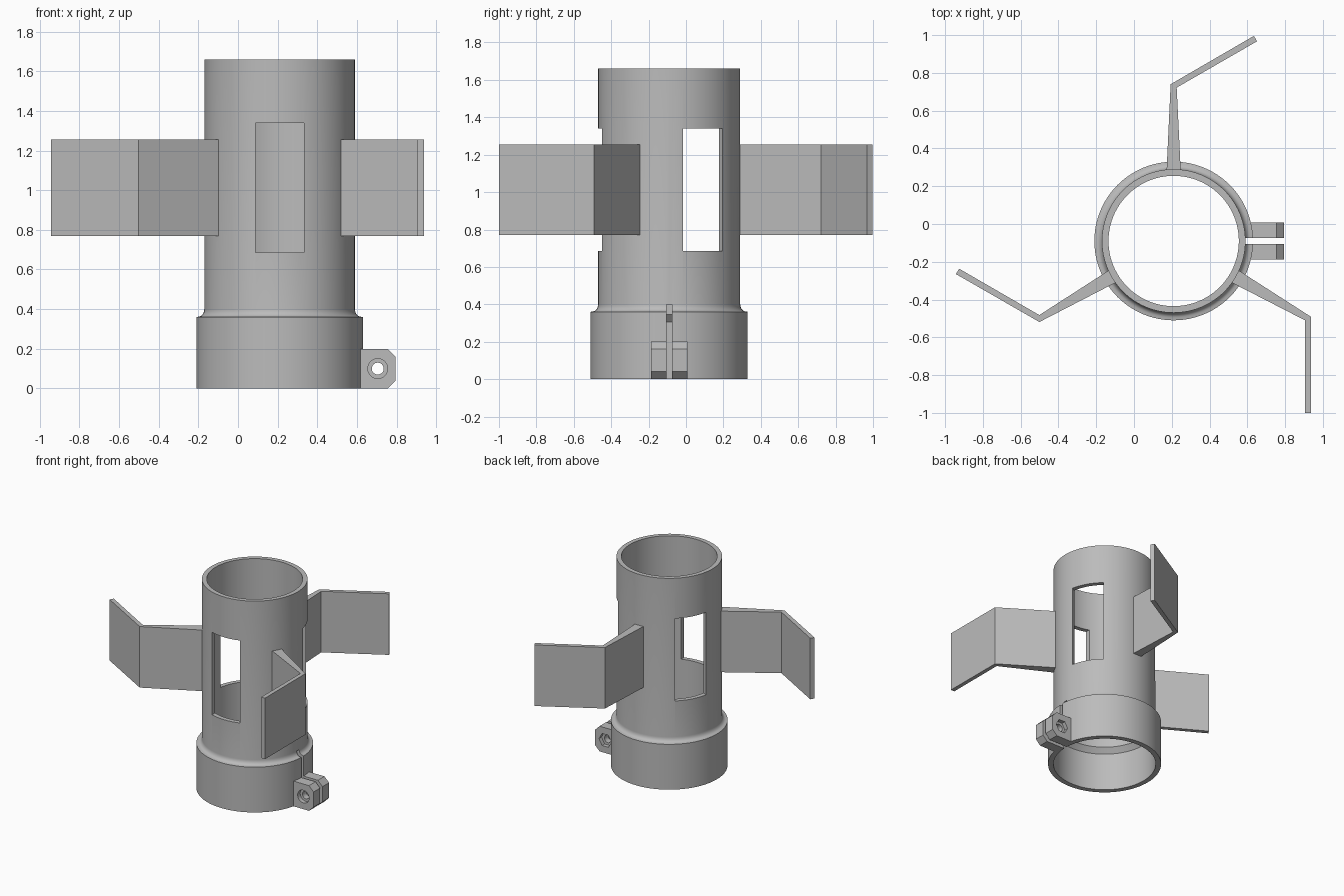
import bpy, bmesh, math
from mathutils import Matrix, Vector

cube = bpy.data.objects.get("Cube")
if cube:
    bpy.data.objects.remove(cube, do_unlink=True)

AXIS = Vector((0.21, -0.09, 0.0))   # tube centre line

grey = bpy.data.materials.new("plain grey")
grey.use_nodes = True
colour = (0.5, 0.5, 0.5, 1.0)
grey.diffuse_color = colour
next(n for n in grey.node_tree.nodes if n.type == 'BSDF_PRINCIPLED').inputs["Base Color"].default_value = colour


def finish(name, bm):
    bmesh.ops.recalc_face_normals(bm, faces=bm.faces)
    mesh = bpy.data.meshes.new(name)
    bm.to_mesh(mesh)
    bm.free()
    mesh.materials.append(grey)
    obj = bpy.data.objects.new(name, mesh)
    bpy.context.collection.objects.link(obj)
    obj.location = AXIS
    return obj


def prism(name, outline, direction, place):
    """Extrude a closed outline, given by place(u, v), along a direction."""
    bm = bmesh.new()
    face = bm.faces.new([bm.verts.new(place(u, v)) for u, v in outline])
    new = bmesh.ops.extrude_face_region(bm, geom=[face])["geom"]
    bmesh.ops.translate(bm, vec=direction, verts=[g for g in new if isinstance(g, bmesh.types.BMVert)])
    return finish(name, bm)


def box(name, lo, hi, angle=0):
    bm = bmesh.new()
    bmesh.ops.create_cube(bm, size=1)
    lo, hi = Vector(lo), Vector(hi)
    for v in bm.verts:
        v.co = (lo + hi) / 2 + v.co * (hi - lo)
    bm.transform(Matrix.Rotation(math.radians(angle), 4, 'Z'))
    return finish(name, bm)


def bore(name, radius, y0, y1, sides):
    """Cylinder or hexagon along y at the clamp bolt position."""
    ring = [(0.495 + radius * math.cos(math.tau * i / sides),
             0.10 + radius * math.sin(math.tau * i / sides)) for i in range(sides)]
    return prism(name, ring, (0, y1 - y0, 0), lambda u, v: (u, y0, v))


def cut(obj, cutters):
    bpy.context.view_layer.objects.active = obj
    for c in cutters:
        mod = obj.modifiers.new("cut", 'BOOLEAN')
        mod.operation, mod.solver, mod.object = 'DIFFERENCE', 'EXACT', c
        bpy.ops.object.modifier_apply(modifier=mod.name)
        bpy.data.objects.remove(c, do_unlink=True)


def smooth(obj):
    bpy.ops.object.select_all(action='DESELECT')
    obj.select_set(True)
    bpy.context.view_layer.objects.active = obj
    bpy.ops.object.shade_smooth_by_angle(angle=math.radians(25))


# Tube with wider socket, outer fillet and inner cone step
fillet = [(0.41 - 0.03 * math.sin(a), 0.40 - 0.038 * math.cos(a))
          for a in (math.pi / 2 * i / 6 for i in range(7))]
profile = [(0.38, 0), (0.42, 0), (0.42, 0.36)] + fillet + [
    (0.38, 1.66), (0.345, 1.66), (0.345, 0.345), (0.38, 0.305)]
SEG = 96
bm = bmesh.new()
rings = [[bm.verts.new((r * math.cos(math.tau * i / SEG), r * math.sin(math.tau * i / SEG), z))
          for r, z in profile] for i in range(SEG)]
for i in range(SEG):
    a, b = rings[i], rings[(i + 1) % SEG]
    for j in range(len(profile)):
        k = (j + 1) % len(profile)
        bm.faces.new((a[j], b[j], b[k], a[k]))
tube = finish("tube", bm)

# Three windows and the clamp slit
cutters = [box("window_cutter", (0.2, -0.122, 0.685), (0.5, 0.122, 1.34), angle)
           for angle in (30, 150, 270)]
cutters.append(box("slit_cutter", (0.25, -0.015, -0.1), (0.6, 0.015, 0.40)))
cut(tube, cutters)
smooth(tube)

# Three bent fins
fin = [(-0.038, 0.36), (0.038, 0.36), (0.016, 0.812),
       (0.441, 1.057), (0.425, 1.086), (-0.016, 0.83)]
for n, name in enumerate(("back_fin", "left_fin", "right_fin")):
    obj = prism(name, fin, (0, 0, 0.485), lambda u, v: (u, v, 0.77))
    obj.data.transform(Matrix.Rotation(math.radians(-120 * n), 4, 'Z'))

# Clamp ears: round counterbore in front, nut pocket behind
ear = [(0.39, 0), (0.545, 0), (0.585, 0.04), (0.585, 0.16), (0.545, 0.20), (0.39, 0.20)]
for name, y, sides, radius, y0 in (("front_clamp_ear", -0.097, 32, 0.05, -0.13),
                                   ("back_clamp_ear", 0.015, 6, 0.055, 0.065)):
    obj = prism(name, ear, (0, 0.082, 0), lambda u, v: (u, y, v))
    cut(obj, [bore("bolt_cutter", 0.03, -0.2, 0.2, 32),
              bore("recess_cutter", radius, y0, y0 + 0.065, sides)])
    smooth(obj)
